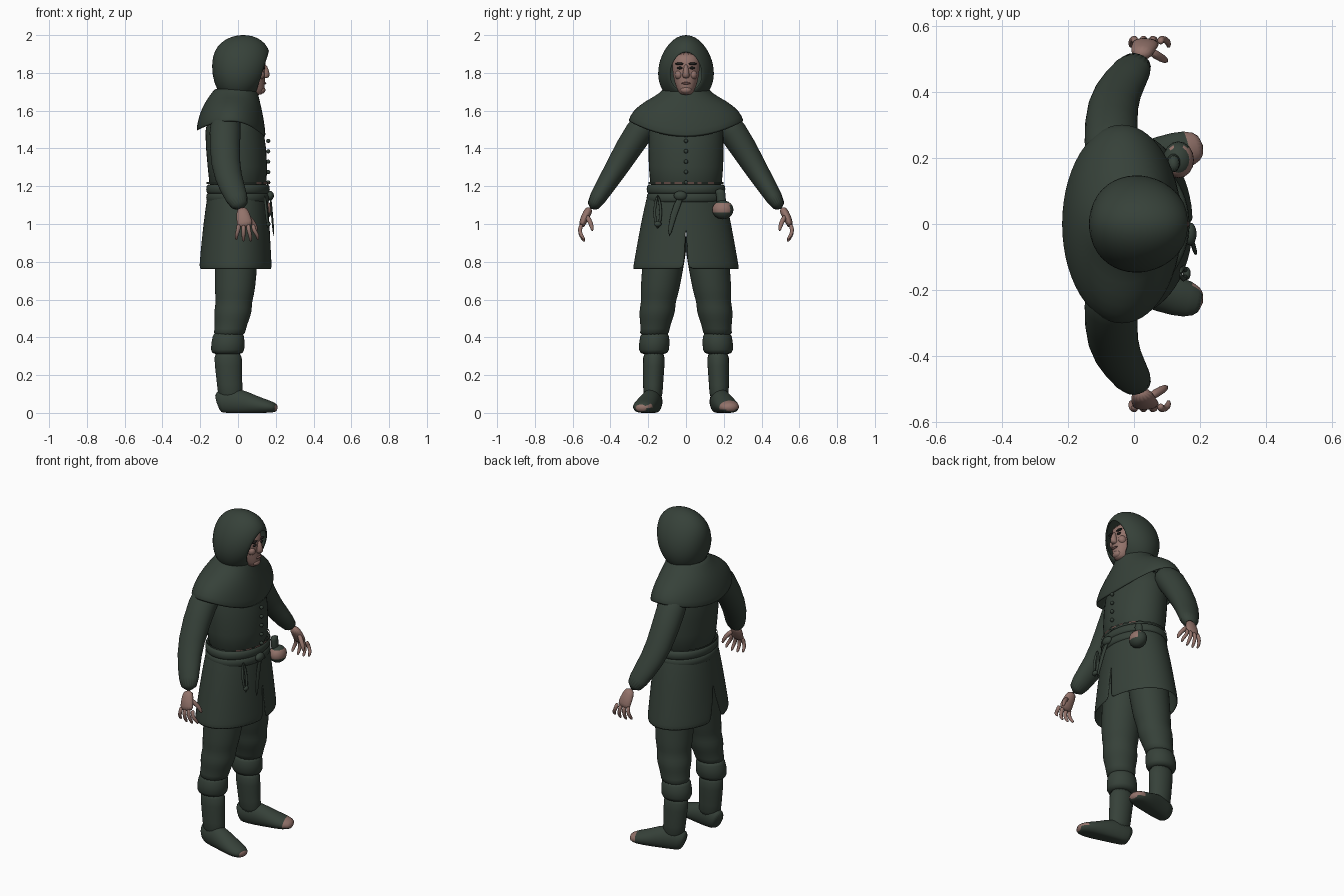
import bpy, bmesh, math
from mathutils import Vector, Matrix

if "Cube" in bpy.data.objects:
    bpy.data.objects.remove(bpy.data.objects["Cube"])


def material(name, *colour):
    mat = bpy.data.materials.new(name)
    mat.use_nodes = True
    mat.diffuse_color = (*colour, 1)
    shader = mat.node_tree.nodes["Principled BSDF"]
    shader.inputs["Base Color"].default_value = (*colour, 1)
    shader.inputs["Roughness"].default_value = .9
    return mat


CLOTH = material("dark green cloth", .037, .053, .041)
SKIN = material("skin", .29, .17, .145)
HAIR = material("dark hair", .014, .013, .012)
LIPS = material("lips", .2, .1, .09)


def finish(name, bm, mats, rule=None, subsurf=True, mirror=False, thick=0):
    """Turn a bmesh into a smooth object; rule picks faces for the second material."""
    bmesh.ops.recalc_face_normals(bm, faces=bm.faces)
    for face in bm.faces:
        face.smooth = True
        if rule and rule(face.calc_center_median()):
            face.material_index = 1
    mesh = bpy.data.meshes.new(name)
    bm.to_mesh(mesh)
    bm.free()
    for mat in mats:
        mesh.materials.append(mat)
    obj = bpy.data.objects.new(name, mesh)
    bpy.context.collection.objects.link(obj)
    if mirror:
        obj.modifiers.new("Mirror", "MIRROR").use_axis = (False, True, False)
    if thick:
        obj.modifiers.new("Solidify", "SOLIDIFY").thickness = thick
    if subsurf:
        obj.modifiers.new("Subdivision", "SUBSURF").levels = 1
    return obj


def skin_rings(name, rings, mats=(CLOTH,), closed=True, caps=(True, True), **options):
    """Bridge rings of points into one surface, capping the chosen ends."""
    bm = bmesh.new()
    loops = [[bm.verts.new(point) for point in ring] for ring in rings]
    count = len(loops[0])
    for lower, upper in zip(loops, loops[1:]):
        for k in range(count if closed else count - 1):
            j = (k + 1) % count
            bm.faces.new((lower[k], lower[j], upper[j], upper[k]))
    for loop, wanted in zip((loops[0], loops[-1]), caps):
        if wanted:
            bm.faces.new(loop)
    return finish(name, bm, mats, **options)


def loft(name, sections, mats=(CLOTH,), sides=20, across=None, side=1, sag=0, **options):
    """Skin ellipses (x, y, z, a, b), level or square to the path if across is set."""
    centres = [Vector(section[:3]) for section in sections]
    rings = []
    for i, (centre, section) in enumerate(zip(centres, sections)):
        u, v = Vector((1, 0, 0)), Vector((0, 1, 0))
        if across:
            ahead, behind = centres[min(i + 1, len(centres) - 1)], centres[max(i - 1, 0)]
            along = (ahead - behind).normalized()
            u = Vector(across)
            u = (u - along * u.dot(along)).normalized()
            v = along.cross(u)
        ring = []
        for k in range(sides):
            angle = math.tau * k / sides
            point = centre + u * section[3] * math.cos(angle) + v * section[4] * math.sin(angle)
            fall = sag * (centres[0].z - centre.z) * math.cos(angle) ** 2
            point.z = max(0, point.z - fall * (1 if math.cos(angle) > 0 else .6))
            ring.append((point.x, point.y * side, point.z))
        rings.append(ring)
    return skin_rings(name, rings, mats, **options)


def ball(name, centre, size, mats=(CLOTH,), rule=None):
    bm = bmesh.new()
    bmesh.ops.create_uvsphere(bm, u_segments=16, v_segments=12, radius=1)
    stretch = Matrix.Translation(centre) @ Matrix.Diagonal((*size, 1))
    bmesh.ops.transform(bm, verts=bm.verts, matrix=stretch)
    return finish(name, bm, mats, rule, subsurf=False)


def hood_ring(turn, sides=24):
    """One upright loop of the hood, from the face edge to the back of the head."""
    spread = math.sin(turn) ** .8
    lean = .1 + .25 * math.cos(turn)
    ring = []
    for k in range(sides):
        angle = math.tau * k / sides
        up = .185 * spread * math.sin(angle)
        wide = .15 * spread * math.cos(angle) * (1 - .13 * math.sin(angle))
        ring.append((.01 + .145 * math.cos(turn) + lean * up, wide,
                     1.79 + .03 * math.sin(turn) + up))
    return ring


# Hood, head and face
skin_rings("hood", [hood_ring(math.radians(turn)) for turn in range(30, 180, 18)],
           caps=(False, True), thick=.012)
loft("head", [(.09, 0, 1.68, .04, .03), (.085, 0, 1.71, .06, .05), (.075, 0, 1.79, .066, .072),
              (.075, 0, 1.85, .073, .074), (.07, 0, 1.91, .06, .07)], (SKIN,))
loft("nose", [(.14, 0, 1.85, .01, .01), (.15, 0, 1.79, .025, .02), (.14, 0, 1.77, .02, .02)],
     (SKIN,), sides=10)
ball("mouth", (.143, 0, 1.745), (.007, .025, .006), (LIPS,))
ball("chin", (.125, 0, 1.71), (.02, .03, .02), (SKIN,))

# Shoulder cape and tunic
loft("shoulder_cape", [(-.01, 0, 1.72, .11, .12), (-.02, 0, 1.69, .13, .14),
                       (-.03, 0, 1.65, .155, .22), (-.035, 0, 1.6, .175, .285),
                       (-.037, 0, 1.545, .187, .31)],
     sides=28, sag=.5, caps=(False, False), thick=.012)
loft("tunic_body", [(-.03, 0, 1.62, .12, .18), (-.02, 0, 1.5, .165, .205),
                    (0, 0, 1.3, .16, .2), (0, 0, 1.12, .155, .195)])


# Skirt, slit at the front and wider at the back
def half_hem(z, steps=16):
    flare = ((1.2 - z) / .44) ** .8
    opening = max(0, .94 - z)
    start, stop = .2 * opening, math.pi - opening
    angles = [start + (stop - start) * k / steps for k in range(steps + 1)]
    return [(-.015 * flare + (.152 + .044 * flare) * math.cos(angle),
             (.19 + .093 * flare) * math.sin(angle), z) for angle in angles]


skin_rings("skirt", [half_hem(1.2 - .44 * step / 8) for step in range(9)],
           closed=False, caps=(False, False), mirror=True, thick=.008)
for i in range(5):
    ball(f"button_{i + 1}", (.16, 0, 1.44 - .055 * i), (.011, .011, .011))

# Belts, with a worn dashed edge at the front
for name, z in (("lower_belt", 1.14), ("upper_belt", 1.185)):
    loft(name, [(0, 0, z + rise, .158 + swell, .198 + swell)
                for rise, swell in ((-.025, 0), (-.02, .012), (.02, .012), (.025, -.005))],
         sides=32, caps=(False, False))
loft("worn_edge", [(0, 0, z, .167, .2) for z in (1.213, 1.222)], (CLOTH, SKIN), sides=60,
     caps=(False, False), rule=lambda c: c.x > .1 and math.sin(c.y * 110) > -.3)

# Hanging strap, tool on cords, and pouch
loft("hanging_strap", [(.17, -.02, 1.16, .02, .006), (.18, -.07, 1.05, .02, .006),
                       (.19, -.09, .93, .01, .005)], sides=8, across=(0, 1, 0))
ball("belt_knot", (.17, -.03, 1.15), (.02, .035, .025))
for name, bow in (("front_cord", .025), ("back_cord", -.025)):
    loft(name, [(.14, -.15, 1.16, .007, .007), (.15, -.15 + bow, 1.06, .009, .009),
                (.16, -.15, .97, .007, .007)], sides=8, across=(1, 0, 0))
ball("tool_tip", (.16, -.15, 1), (.012, .02, .014))
ball("pouch", (.135, .195, 1.075), (.047, .056, .05), (CLOTH, SKIN),
     rule=lambda c: 1.06 < c.z < 1.11 and c.x > .11 and c.y < .235)
loft("pouch_neck", [(.12, .19, 1.1, .03, .035), (.12, .185, 1.14, .015, .02),
                    (.12, .18, 1.19, .025, .035)], sides=12)

for side, label in ((1, "left"), (-1, "right")):
    # Eyes, brows and cheeks
    ball(label + "_eye", (.137, .032 * side, 1.826), (.007, .015, .007), (HAIR,))
    ball(label + "_eyebrow", (.137, .034 * side, 1.848), (.009, .024, .007), (HAIR,))
    ball(label + "_cheek", (.115, .038 * side, 1.79), (.026, .022, .025), (SKIN,))

    # Sleeves and hands
    loft(label + "_sleeve", [(-.06, .17, 1.57, .08, .07), (-.07, .24, 1.51, .085, .08),
                             (-.07, .365, 1.3, .078, .063), (-.03, .435, 1.19, .068, .05),
                             (.02, .505, 1.075, .052, .04)], across=(1, 0, 0), side=side)
    loft(label + "_palm", [(.02, .505, 1.09, .03, .025), (.03, .54, 1.03, .04, .022),
                           (.04, .555, .98, .046, .016)],
         (SKIN,), sides=14, across=(1, 0, 0), side=side)
    for i in range(4):
        base = .003 + .026 * i
        tip = base + (i - 1) * .012
        reach = .1 - .01 * abs(i - 1.5)
        loft(f"{label}_finger_{i + 1}",
             [(base, .55, 1, .013, .013), (base, .565, .97, .012, .012),
              (tip, .556, 1 - .7 * reach, .011, .011), (tip, .535, 1 - reach, .007, .007)],
             (SKIN,), sides=8, across=(1, 0, 0), side=side)
    loft(label + "_thumb", [(.04, .53, 1.05, .016, .016), (.09, .5, 1, .014, .014),
                            (.1, .495, .96, .008, .008)],
         (SKIN,), sides=8, across=(0, 1, 0), side=side)

    # Trousers taper to folds above the knee cuffs
    folds = []
    for step in range(13):
        t = step / 12
        fold = .006 * math.sin(step * 2.2) * (t > .6)
        folds.append((-.01 - .04 * t ** 3, .1 + .07 * t, .95 - .55 * t,
                      .117 - .035 * t ** 2 + fold, .115 - .04 * t ** 2 + fold))
    loft(label + "_trouser", folds, side=side)
    loft(label + "_cuff", [(-.05, .165, .425, .07, .06), (-.05, .165, .42, .085, .08),
                           (-.056, .17, .32, .095, .085), (-.056, .17, .31, .07, .06)],
         side=side)

    # Boots, worn through at the toe
    loft(label + "_boot_shaft", [(-.055, .17, .34, .077, .06), (-.05, .17, .25, .074, .058),
                                 (-.045, .175, .15, .066, .053), (-.035, .175, .05, .07, .052)],
         side=side)
    worn = .17 if side > 0 else .2
    loft(label + "_boot_foot", [(-.11, .165, .05, .035, .05), (-.09, .17, .06, .05, .07),
                                (0, .185, .06, .055, .075), (.09, .21, .04, .06, .05),
                                (.17, .23, .03, .06, .035), (.21, .24, .025, .03, .02)],
         (CLOTH, SKIN), across=(0, 1, 0), side=side,
         rule=lambda c: c.x > worn and c.z > .02)
